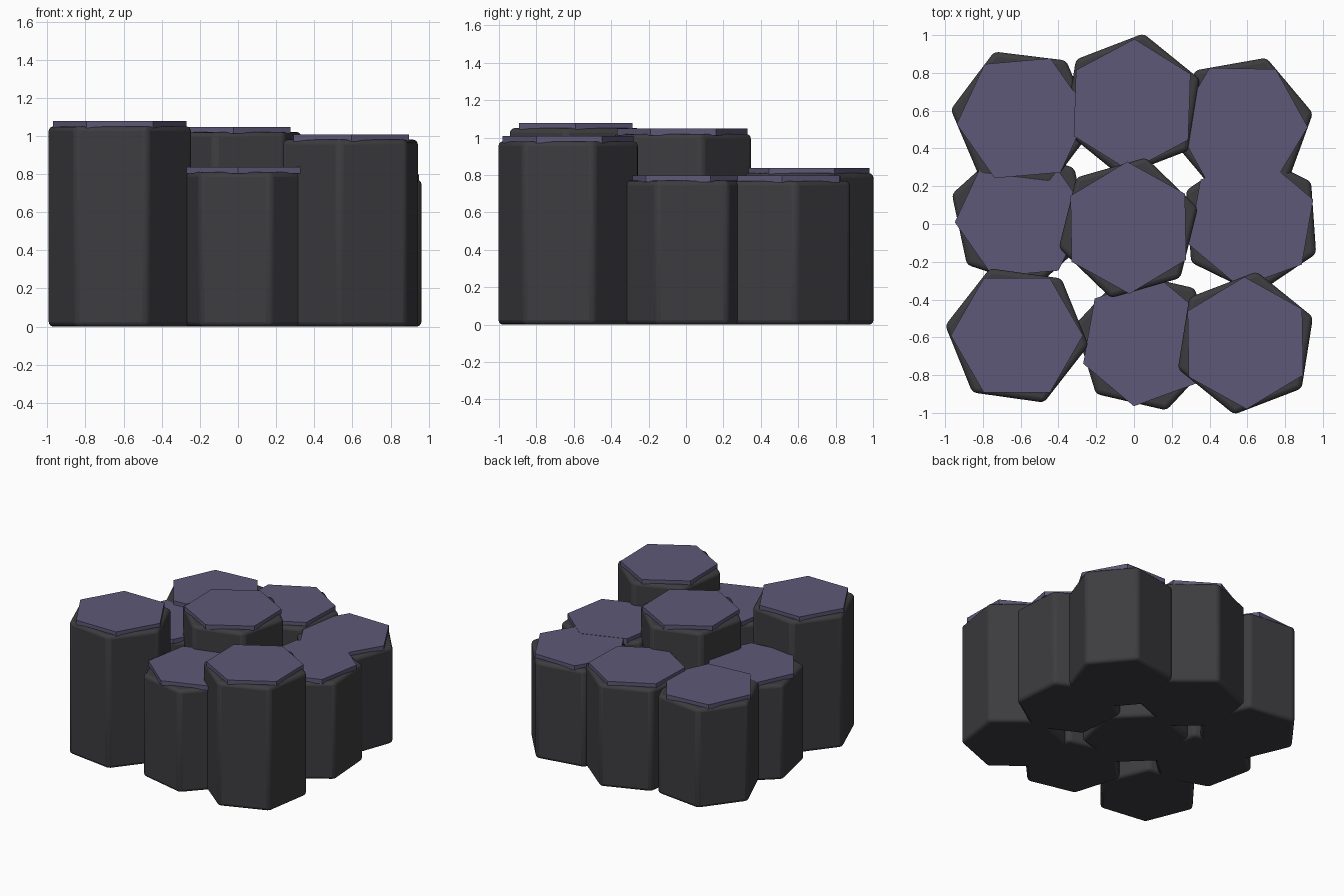
import bpy, bmesh
from math import radians

cube = bpy.data.objects.get("Cube")
if cube:
    bpy.data.objects.remove(cube, do_unlink=True)


def make_material(name, color):
    m = bpy.data.materials.new(name)
    m.use_nodes = True
    m.diffuse_color = (*color, 1)
    bsdf = m.node_tree.nodes["Principled BSDF"]
    bsdf.inputs["Base Color"].default_value = (*color, 1)
    bsdf.inputs["Roughness"].default_value = 0.9
    return m


stone = make_material("dark stone", (0.046, 0.045, 0.050))
slate = make_material("purple slate", (0.112, 0.098, 0.185))


def hex_prism(name, x, y, bottom, top, radius, turn, material, bevel=0.0):
    """Upright six-sided prism with a corner pointing at angle turn."""
    bm = bmesh.new()
    bmesh.ops.create_cone(bm, cap_ends=True, segments=6, radius1=radius,
                          radius2=radius, depth=top - bottom)
    # find where the first corner lies, so turn is measured from +x
    corner = bm.verts[:][0].co if bm.verts else None
    start = corner.xy.to_3d().normalized()
    mesh = bpy.data.meshes.new(name)
    bm.to_mesh(mesh)
    obj = bpy.data.objects.new(name, mesh)
    bpy.context.collection.objects.link(obj)
    base = start.xy.angle_signed((1, 0)) if start.length else 0
    obj.rotation_euler.z = radians(turn) + base
    obj.location = (x, y, (top + bottom) / 2)
    mesh.materials.append(material)
    bm.free()
    if bevel:
        mod = obj.modifiers.new("soft edges", 'BEVEL')
        mod.width = bevel
        mod.segments = 3
        bpy.ops.object.select_all(action='DESELECT')
        obj.select_set(True)
        bpy.context.view_layer.objects.active = obj
        bpy.ops.object.shade_smooth_by_angle(angle=radians(35))
    return obj


# place: x, y, column height, column turn, cap turn
columns = {
    "front_left": (-0.62, -0.59, 1.05, -8, 0),
    "front_middle": (0.06, -0.62, 0.81, 47, 20),
    "front_right": (0.59, -0.63, 0.98, 21, 31),
    "middle_left": (-0.60, 0.04, 0.755, 42, 5),
    "centre": (-0.03, -0.02, 1.02, 16, 31),
    "middle_right": (0.62, 0.01, 0.77, 34, 20),
    "back_left": (-0.59, 0.56, 0.785, 53, 5),
    "back_middle": (-0.01, 0.63, 0.81, 21, 28),
    "back_right": (0.57, 0.52, 0.768, 10, -1),
}

for place, (x, y, height, turn, cap_turn) in columns.items():
    hex_prism(place + "_column", x, y, 0, height, 0.383, turn, stone, 0.025)
    hex_prism(place + "_cap", x, y, height - 0.008, height + 0.028,
              0.35, cap_turn, slate)
